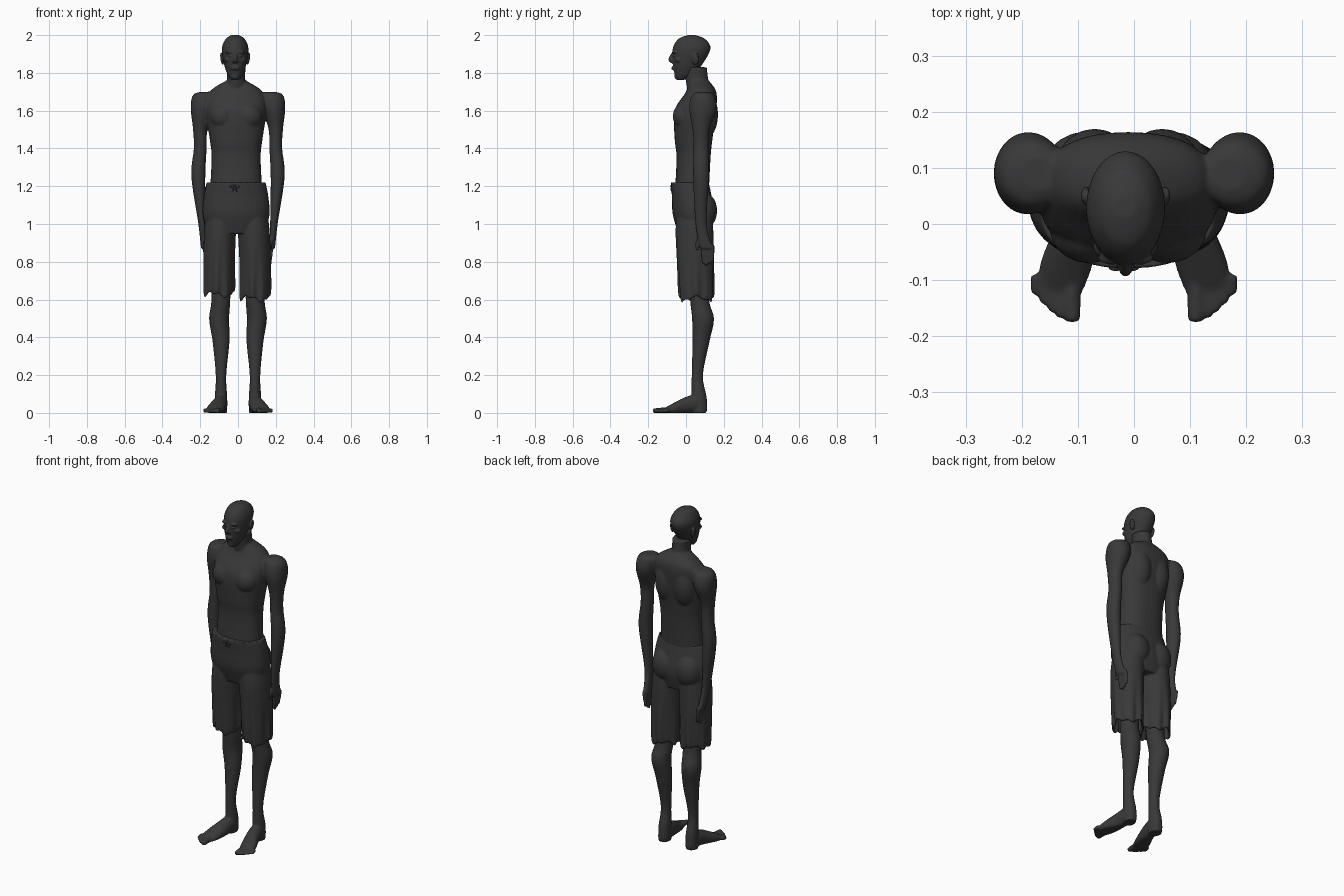
import bpy, bmesh, math
from mathutils import Matrix, Vector

cube = bpy.data.objects.get("Cube")
if cube:
    bpy.data.objects.remove(cube, do_unlink=True)

charcoal = bpy.data.materials.new("charcoal")
charcoal.use_nodes = True
tone = (.04, .04, .04, 1)
charcoal.diffuse_color = tone
shader = next(node for node in charcoal.node_tree.nodes if node.type == 'BSDF_PRINCIPLED')
shader.inputs["Base Color"].default_value = tone
shader.inputs["Roughness"].default_value = .8


def spline(rows, steps):
    """Smoothly interpolate the rows (x, y, z, half width, half depth)."""
    rows = [Vector(row) for row in rows]
    result = []
    for i, (start, end) in enumerate(zip(rows, rows[1:])):
        before = rows[max(i - 1, 0)]
        after = rows[min(i + 2, len(rows) - 1)]
        leaving, arriving = (end - before) / 2, (after - start) / 2
        for k in range(steps):
            t = k / steps
            ease = t * t * (3 - 2 * t)
            result.append(start.lerp(end, ease)
                          + leaving * t * (1 - t) ** 2
                          - arriving * t * t * (1 - t))
    return result + [rows[-1]]


def loft(bm, rows, along="z", power=2, deform=None, sides=32, steps=6):
    """Skin a closed tube of rounded sections running along z or y."""
    rings = []
    for x, y, z, width, depth in spline(rows, steps):
        ring = []
        for k in range(sides):
            angle = math.tau * k / sides
            cosine, sine = math.cos(angle), math.sin(angle)
            scale, lift = deform(angle, z) if deform else (1, 0)
            across = width * scale * math.copysign(abs(cosine) ** (2 / power), cosine)
            other = depth * scale * math.copysign(abs(sine) ** (2 / power), sine)
            if along == "z":
                place = Vector((x + across, y + other, z + lift))
            else:
                place = Vector((x + across, y, z + other))
            place.z = max(place.z, 0)
            ring.append(bm.verts.new(place))
        rings.append(ring)
    for low, high in zip(rings, rings[1:]):
        for k in range(sides):
            following = (k + 1) % sides
            bm.faces.new((low[k], low[following], high[following], high[k]))
    bm.faces.new(rings[0][::-1])
    bm.faces.new(rings[-1])


def ball(bm, centre, size, tilt=0):
    matrix = (Matrix.Translation(centre) @ Matrix.Rotation(tilt, 4, 'Y')
              @ Matrix.Diagonal((*size, 1)))
    bmesh.ops.create_icosphere(bm, subdivisions=3, radius=1, matrix=matrix)


def mirrored(rows, side, shift=0):
    return [(side * x + shift, *rest) for x, *rest in rows]


def centred(rows, middle):
    return [(middle, *row) for row in rows]


def finish(bm, name, voxel, relax):
    """Fuse the overlapping volumes into one smooth surface."""
    bmesh.ops.recalc_face_normals(bm, faces=bm.faces)
    mesh = bpy.data.meshes.new(name)
    bm.to_mesh(mesh)
    bm.free()
    mesh.materials.append(charcoal)
    mesh.shade_smooth()
    obj = bpy.data.objects.new(name, mesh)
    bpy.context.collection.objects.link(obj)
    fuse = obj.modifiers.new("fuse", 'REMESH')
    fuse.mode = 'VOXEL'
    fuse.voxel_size = voxel
    fuse.use_smooth_shade = True
    soften = obj.modifiers.new("soften", 'SMOOTH')
    soften.factor = .5
    soften.iterations = relax


# Torso, from hips to neck base
body = bmesh.new()
middle = -.01
loft(body, centred([
    (.03, 1.15, .14, .09), (.04, 1.35, .13, .09), (.04, 1.45, .14, .1),
    (.05, 1.6, .16, .11), (.08, 1.7, .14, .08), (.07, 1.76, .05, .05)], middle), power=2.3)
# Neck
loft(body, centred([(.08, 1.66, .08, .06), (.06, 1.75, .05, .06), (.05, 1.83, .05, .06)],
                   middle))


def add_hand(side):
    """Four hanging fingers and a thumb in front of them."""
    for finger in range(4):
        y = .09 + .017 * finger
        length = .1 - .01 * abs(finger - 1)
        loft(body, mirrored([
            (.18, y, .89, .01, .01), (.175, y, .85, .01, .01),
            (.17, y, .88 - length, .006, .006)], side), sides=12)
    loft(body, mirrored([
        (.18, .08, .94, .01, .01), (.17, .06, .9, .01, .01),
        (.17, .06, .86, .008, .008)], side), sides=12)


def add_foot(side):
    """A flat-soled foot with five toes shrinking outwards."""
    loft(body, mirrored([
        (.09, .11, .03, .02, .02), (.09, .06, .05, .035, .045), (.1, 0, .04, .04, .045),
        (.12, -.07, .02, .047, .03), (.13, -.12, .01, .04, .012)], side), along="y")
    for toe in range(5):
        x = .11 + .015 * toe + (.005 if toe else 0)
        tip = -.175 + .006 * toe + .0015 * toe ** 2
        radius = .01 if toe else .015
        loft(body, mirrored([
            (x, -.09, .015, radius, radius), (x, tip + .01, .01, radius, radius),
            (x, tip, .01, radius / 2, radius / 2)], side), along="y", sides=12)


for side in (-1, 1):
    # Chest and shoulder blade masses
    ball(body, (middle + side * .07, -.01, 1.57), (.07, .06, .07))
    ball(body, (middle + side * .06, .1, 1.58), (.07, .07, .13))
    # Shoulder and arm, down to the palm
    loft(body, mirrored([
        (.17, .09, 1.7, .03, .03), (.18, .09, 1.68, .06, .06), (.19, .09, 1.61, .06, .073),
        (.2, .08, 1.5, .038, .045), (.2, .08, 1.4, .034, .04), (.21, .08, 1.25, .037, .042),
        (.19, .08, 1, .02, .03), (.18, .11, .87, .016, .035)], side))
    # Leg
    loft(body, mirrored([
        (.09, .06, .95, .06, .06), (.09, .07, .62, .05, .05), (.1, .09, .5, .053, .058),
        (.09, .08, .38, .045, .045), (.09, .06, .2, .028, .03), (.09, .07, .08, .033, .04),
        (.09, .07, 0, .033, .04)], side))
    add_hand(side)
    add_foot(side)
finish(body, "body", .0055, 4)

# Head: skull and jaw
head = bmesh.new()
face = -.015
loft(head, centred([
    (-.03, 1.763, .02, .02), (-.01, 1.79, .04, .05), (.01, 1.85, .06, .08),
    (.03, 1.93, .07, .1), (.03, 1.98, .05, .07), (.03, 2, .02, .02)], face))
# Nose, lips and chin
loft(head, centred([(-.07, 1.905, .007, .008), (-.08, 1.87, .012, .014),
                    (-.07, 1.853, .013, .01)], face), sides=16)
for z in (1.82, 1.83):
    ball(head, (face, -.065, z), (.023, .012, .005))
ball(head, (face, -.045, 1.78), (.018, .016, .016))
for side in (-1, 1):
    # Brow, cheekbone, eyelid, nostril and ear
    ball(head, (face + side * .025, -.06, 1.91), (.025, .013, .008), side * .1)
    ball(head, (face + side * .04, -.04, 1.87), (.018, .02, .014), side * .3)
    ball(head, (face + side * .025, -.06, 1.89), (.013, .01, .006))
    ball(head, (face + side * .01, -.07, 1.86), (.008, .01, .007))
    ball(head, (face + side * .07, .05, 1.875), (.008, .018, .034), side * .15)
finish(head, "head", .004, 3)


def folds(angle, z):
    """Cloth waves that deepen towards a ragged hem."""
    fall = min(max((1 - z) / .35, 0), 1)
    wave = math.cos(7 * angle) + .6 * math.cos(11 * angle)
    ragged = math.cos(3 * angle) + .5 * math.cos(8 * angle)
    return 1 + .055 * fall ** 2 * wave, .012 * fall ** 3 * ragged


# Shorts: hips, seat and two open legs
shorts = bmesh.new()
loft(shorts, centred([
    (.02, 1.22, .156, .1), (.03, 1.15, .17, .105), (.04, 1.05, .177, .11),
    (.045, .95, .15, .085)], middle), power=2.2)
for side in (-1, 1):
    hem = .63 - .01 * side
    outside = mirrored([
        (.085, .045, 1.04, .08, .095), (.09, .045, .95, .084, .1), (.095, .05, .8, .083, .097),
        (.095, .055, hem, .08, .09)], side, -.006)
    # The cloth turns at the hem and runs back up inside
    inside = [(x, y, z + .005, width - .013, depth - .013)
              for x, y, z, width, depth in reversed(outside[2:])]
    loft(shorts, outside + inside, deform=folds, sides=64)
    ball(shorts, (middle + side * .075, .09, 1.07), (.08, .075, .1))
finish(shorts, "shorts", .005, 3)

# Drawstring bow on the waistband
bow = bmesh.new()
for side in (-1, 1):
    ball(bow, (side * .014 - .018, -.078, 1.2), (.014, .006, .006), side * .3)
    ball(bow, (side * .007 - .018, -.077, 1.184), (.004, .005, .014), -side * .3)
finish(bow, "drawstring", .002, 2)
